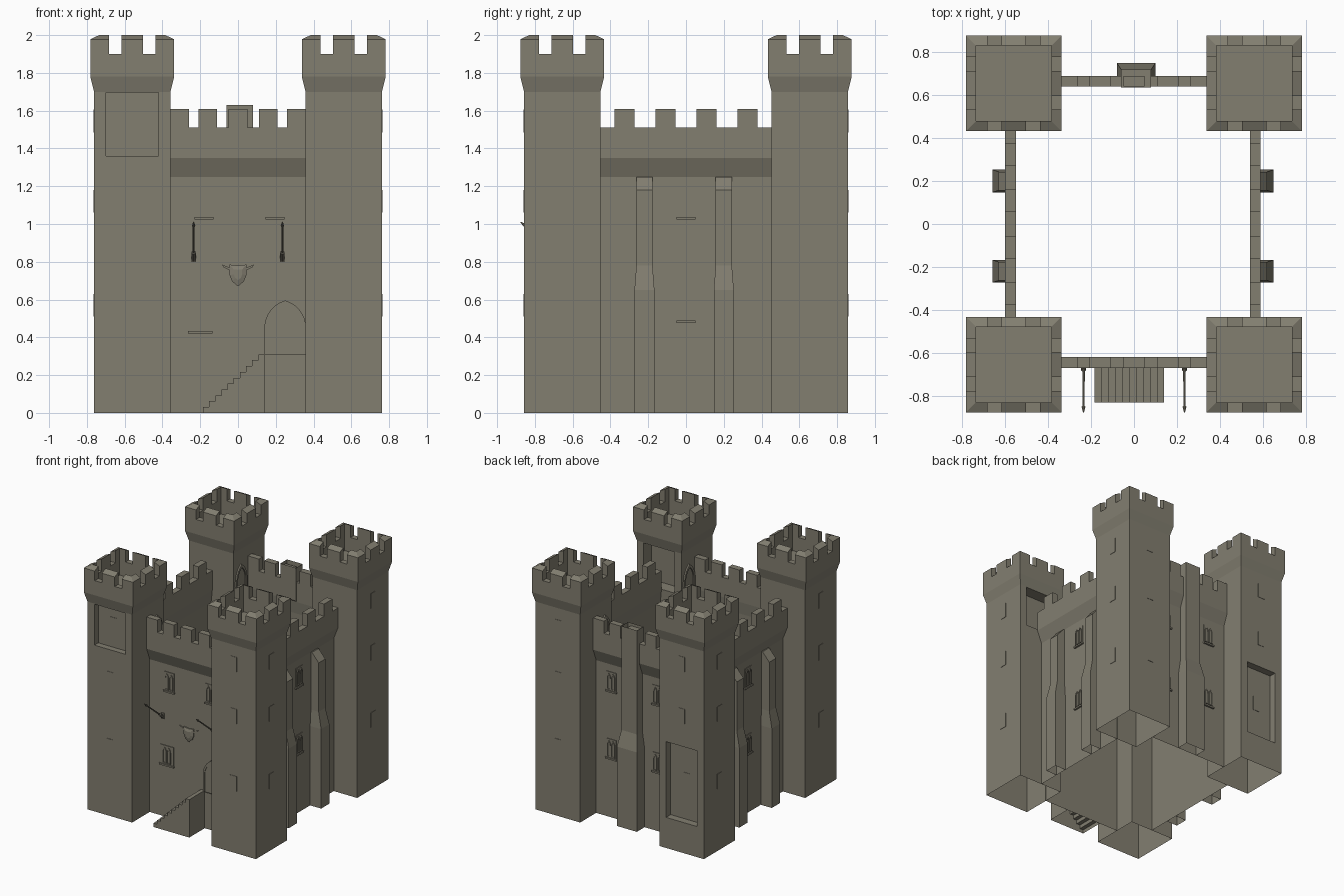
import bpy, bmesh, math
from mathutils import Vector

if "Cube" in bpy.data.objects:
    bpy.data.objects.remove(bpy.data.objects["Cube"])

stone = bpy.data.materials.new("grey_brown_stone")
stone.diffuse_color = (0.225, 0.21, 0.163, 1)
stone.use_nodes = True
stone.node_tree.nodes["Principled BSDF"].inputs["Base Color"].default_value = stone.diffuse_color


def finish(name, bm):
    bmesh.ops.recalc_face_normals(bm, faces=bm.faces)
    me = bpy.data.meshes.new(name)
    bm.to_mesh(me)
    bm.free()
    me.materials.append(stone)
    ob = bpy.data.objects.new(name, me)
    bpy.context.collection.objects.link(ob)
    return ob


class Side:
    """A vertical face: u runs along it, d outwards from it, z up."""
    def __init__(self, n, off, centre=(0, 0)):
        self.n = Vector((n[0], n[1], 0))
        self.u = Vector((-n[1], n[0], 0))
        self.o = Vector((centre[0], centre[1], 0)) + self.n * off

    def at(self, u, d, z):
        return self.o + self.u * u + self.n * d + Vector((0, 0, z))


def loft(bm, loops, cap_start=False, cap_end=False):
    rows = [[bm.verts.new(p) for p in lp] for lp in loops]
    k = len(rows[0])
    for a, b in zip(rows, rows[1:]):
        for i in range(k):
            j = (i + 1) % k
            bm.faces.new((a[i], a[j], b[j], b[i]))
    if cap_start:
        bm.faces.new(rows[0])
    return bm.faces.new(rows[-1]) if cap_end else None


def plate(bm, s, pts, d0, d1):
    loft(bm, [[s.at(u, d, z) for u, z in pts] for d in (d0, d1)], True, True)


def rect(u0, u1, z0, z1):
    return [(u0, z0), (u1, z0), (u1, z1), (u0, z1)]


def arch(u, w, z0, spring, apex, n=6):
    h = apex - spring
    r = (w * w + h * h) / (2 * w)
    top = math.asin(min(1, h / r))
    arc = [(w - r + r * math.cos(top * i / n), spring + r * math.sin(top * i / n))
           for i in range(n + 1)]
    pts = [(w, z0)] + arc + [(-x, z) for x, z in reversed(arc[:-1])] + [(-w, z0)]
    return [(u + x, z) for x, z in pts]


def framed_arch(bm, s, outer, inner, proud, fill):
    # raised moulding around a set-back panel
    loft(bm, [[s.at(u, d, z) for u, z in p] for p, d in
              ((outer, 0), (outer, proud), (inner, proud), (inner, fill))], False, True)


def lancets(bm, s, u, z, wide=0.05):
    # twin pointed lights on a thin surround
    plate(bm, s, rect(u - wide, u + wide, z - 0.08, z + 0.08), 0, 0.005)
    plate(bm, s, rect(u - wide - 0.005, u + wide + 0.005, z - 0.085, z - 0.072), 0, 0.014)
    for k in (-0.019, 0.019):
        framed_arch(bm, s, arch(u + k, 0.017, z - 0.065, z + 0.03, z + 0.068, 4),
                    arch(u + k, 0.010, z - 0.058, z + 0.028, z + 0.056, 4), 0.012, 0.006)


SIDES = {"front": (Side((0, -1), 0.63), 0.36), "back": (Side((0, 1), 0.65), 0.36),
         "right": (Side((1, 0), 0.55), 0.455), "left": (Side((-1, 0), 0.56), 0.455)}

# Curtain walls with corbelled parapet and merlons
PROFILE = [(0, 0), (0, 1.25), (0.04, 1.35), (0.04, 1.51), (-0.01, 1.51), (-0.01, 1.35), (0, 1.25)]
for name, (s, half) in SIDES.items():
    bm = bmesh.new()
    rows = [[bm.verts.new(s.at(u, d, z)) for d, z in PROFILE] for u in (-half, half)]
    for i in range(len(PROFILE) - 1):
        bm.faces.new((rows[0][i], rows[1][i], rows[1][i + 1], rows[0][i + 1]))
    if half < 0.4:
        spans = [(c - 0.05, min(c + 0.05, half)) for c in (-0.31, -0.16, 0, 0.16, 0.31)]
    else:
        spans = [(c - 0.053, c + 0.053) for c in (-0.325, -0.108, 0.108, 0.325)]
    for a, b in spans:
        plate(bm, s, rect(a, b, 1.51, 1.61), -0.01, 0.04)
    finish(name + "_wall", bm)

# Twin windows
WINDOWS = {"front": [(-0.18, 1.11), (0.195, 1.11), (-0.2, 0.505)],
           "back": [(-0.22, 1.11), (0.2, 1.11), (-0.22, 0.56), (0.2, 0.56)],
           "right": [(0, 1.11), (0, 0.56)], "left": [(0, 1.11), (0, 0.56)]}
for name, spots in WINDOWS.items():
    bm = bmesh.new()
    for u, z in spots:
        lancets(bm, SIDES[name][0], u, z, 0.06 if (name, z) == ("front", 0.505) else 0.045)
    finish(name + "_windows", bm)


# Buttresses on the side walls, chimney breast on the back wall
def pier(bm, s, u, levels):
    return loft(bm, [[s.at(u - w, d0, z), s.at(u + w, d0, z), s.at(u + w, d1, z), s.at(u - w, d1, z)]
                     for z, w, d0, d1 in levels], False, True)


for name in ("right", "left"):
    bm = bmesh.new()
    for y in (-0.22, 0.2):
        pier(bm, SIDES[name][0], y if name == "right" else -y,
             [(0, 0.053, 0, 0.1), (0.65, 0.053, 0, 0.1), (0.78, 0.043, 0, 0.07),
              (1.18, 0.043, 0, 0.07), (1.25, 0.043, 0, 0.01)])
    finish(name + "_buttresses", bm)
bm = bmesh.new()
cap = pier(bm, SIDES["back"][0], -0.01,
           [(0, 0.09, 0, 0.1), (0.65, 0.09, 0, 0.1), (0.78, 0.07, 0, 0.07),
            (1.34, 0.07, 0, 0.07), (1.36, 0.07, -0.015, 0.07), (1.63, 0.07, -0.015, 0.07)])
bmesh.ops.inset_region(bm, faces=[cap], thickness=0.024)
hole = bmesh.ops.extrude_discrete_faces(bm, faces=[cap])["faces"][0]
bmesh.ops.translate(bm, verts=hole.verts, vec=(0, 0, -0.1))
finish("chimney", bm)


# Corner towers; some have a sunk panel on one face
def sink(bm, centre, n, z0, z1, depth):
    n = Vector((n[0], n[1], 0))
    u = Vector((-n.y, n.x, 0))
    c = Vector((centre[0], centre[1], 0)) + n * 0.2

    def on_face():
        return [f for f in bm.faces if all(abs((v.co - c).dot(n)) < 0.008 for v in f.verts)]
    for co, no in ((c + u * 0.14, u), (c - u * 0.14, u),
                   (Vector((0, 0, z0)), Vector((0, 0, 1))), (Vector((0, 0, z1)), Vector((0, 0, 1)))):
        fs = on_face()
        geom = list({v for f in fs for v in f.verts}) + list({e for f in fs for e in f.edges}) + fs
        bmesh.ops.bisect_plane(bm, geom=geom, plane_co=co, plane_no=no)
    mid = c + Vector((0, 0, (z0 + z1) / 2))
    f = min(on_face(), key=lambda q: (q.calc_center_median() - mid).length)
    new = bmesh.ops.extrude_discrete_faces(bm, faces=[f])["faces"][0]
    bmesh.ops.translate(bm, verts=new.verts, vec=n * -depth)


PANELS = {(-1, -1): ((0, -1), 1.36, 1.7 - 0.005, 0.05), (-1, 1): ((0, 1), 0.25, 0.87, 0.06),
          (1, -1): ((0, 1), 1.36, 1.695, 0.1)}
for sx in (-1, 1):
    for sy in (-1, 1):
        label = ("front" if sy < 0 else "back") + ("_left" if sx < 0 else "_right")
        c = (sx * 0.56, sy * 0.655)
        bm = bmesh.new()
        loft(bm, [[Vector((c[0] + a * h, c[1] + b * h, z))
                   for a, b in ((-1, -1), (1, -1), (1, 1), (-1, 1))]
                  for h, z in ((0.202, 0), (0.202, 1.7), (0.222, 1.78), (0.222, 1.9),
                               (0.175, 1.9), (0.175, 1.78))], False, True)
        panel = PANELS.get((sx, sy))
        if panel:
            sink(bm, c, *panel)
        finish(label + "_tower", bm)

        # merlons with outward-sloping tops, mitred at the corners
        bm = bmesh.new()
        for n in ((0, -1), (1, 0), (0, 1), (-1, 0)):
            s = Side(n, 0, c)
            for o0, o1, i0, i1 in ((-0.222, -0.123, -0.175, -0.123), (-0.058, 0.058, -0.058, 0.058),
                                   (0.123, 0.222, 0.123, 0.175)):
                loft(bm, [[s.at(o0, 0.222, zo), s.at(o1, 0.222, zo), s.at(i1, 0.175, zi),
                           s.at(i0, 0.175, zi)] for zo, zi in ((1.9, 1.9), (1.978, 2.0))], False, True)
        finish(label + "_merlons", bm)

        # slit windows on the two outward faces
        bm = bmesh.new()
        for n in ((sx, 0), (0, sy)):
            for z in (0.57, 1.12, 1.545):
                d = 0.202
                if panel and n == panel[0] and panel[1] < z < panel[2]:
                    d -= panel[3]
                plate(bm, Side(n, d, c), rect(-0.03, 0.03, z - 0.06, z + 0.06), -0.002, 0.003)
        finish(label + "_slits", bm)

        # arched door from the tower to the wall walk
        bm = bmesh.new()
        s = Side((-sx, 0), 0.202, c)
        u = (sy * 0.545 - c[1]) * s.u.y
        framed_arch(bm, s, arch(u, 0.07, 1.27, 1.45, 1.58), arch(u, 0.052, 1.27, 1.45, 1.555),
                    0.012, 0.003)
        finish(label + "_tower_door", bm)

# Main door
front = SIDES["front"][0]
bm = bmesh.new()
framed_arch(bm, front, arch(0.25, 0.11, 0.31, 0.45, 0.595, 8), arch(0.25, 0.095, 0.31, 0.45, 0.575, 8),
            0.025, 0.02)
framed_arch(bm, front, arch(0.25, 0.095, 0.31, 0.45, 0.575, 8), arch(0.25, 0.082, 0.31, 0.45, 0.555, 8),
            0.014, 0.004)
finish("main_door", bm)

# Staircase, open underneath
bm = bmesh.new()
outline = [(0.14, 0)]
for i in range(10, 0, -1):
    x = -0.185 + 0.0325 * i
    outline += [(x, 0.031 * i), (x - 0.0325, 0.031 * i)]
outline.append((-0.185, 0))
plate(bm, front, outline, 0, 0.2)
bmesh.ops.delete(bm, geom=[f for f in bm.faces if all(v.co.z < 0.001 for v in f.verts)],
                 context="FACES_ONLY")
finish("staircase", bm)

# Slanted flagpoles with sockets
for name, x in (("left", -0.235), ("right", 0.235)):
    bm = bmesh.new()
    a, b = Vector((x, -0.63, 0.81)), Vector((x, -0.875, 1.01))
    axis = (b - a).normalized()
    e1 = Vector((1, 0, 0))
    e2 = axis.cross(e1)
    rings = ((0, 0.012), (0.2, 0.012), (0.2, 0.006), (0.9, 0.005), (0.9, 0.009), (1, 0.003))
    loft(bm, [[a.lerp(b, t) + (e1 * math.cos(k * math.pi / 4) + e2 * math.sin(k * math.pi / 4)) * r
               for k in range(8)] for t, r in rings], True, True)
    plate(bm, front, rect(x - 0.012, x + 0.012, 0.8, 0.845), 0, 0.01)
    finish(name + "_flagpole", bm)

# Shield and ribbon above the door
bm = bmesh.new()
shield = [(-0.045, 0.785), (-0.045, 0.73), (-0.03, 0.695), (0, 0.67), (0.03, 0.695), (0.045, 0.73),
          (0.045, 0.785), (0, 0.78)]
loft(bm, [[front.at(u * k, d, 0.735 + (z - 0.735) * k) for u, z in shield]
          for k, d in ((1, 0), (1, 0.01), (0.5, 0.018))], False, True)
for k in (-1, 1):
    plate(bm, front, [(k * 0.045, 0.77), (k * 0.085, 0.785), (k * 0.075, 0.77), (k * 0.045, 0.755)], 0, 0.008)
finish("shield", bm)
